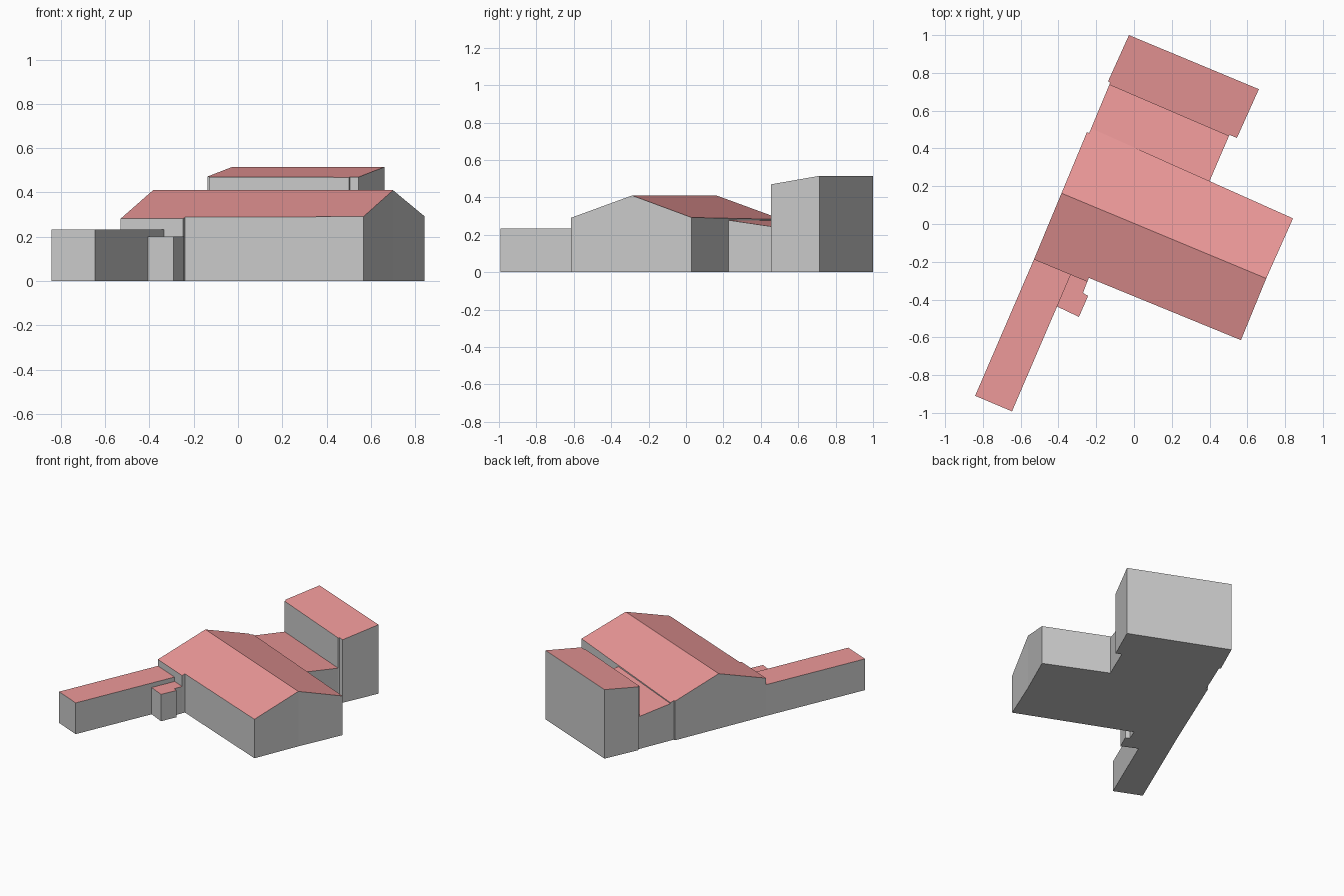
import bpy, bmesh, math

if "Cube" in bpy.data.objects:
    bpy.data.objects.remove(bpy.data.objects["Cube"])

ANGLE = math.radians(-22.6)   # the whole building is turned in plan

roof_mat = bpy.data.materials.new("roof_red")
roof_mat.diffuse_color = (0.85, 0.32, 0.32, 1)
roof_mat.use_nodes = True
roof_mat.node_tree.nodes["Principled BSDF"].inputs["Base Color"].default_value = roof_mat.diffuse_color
wall_mat = bpy.data.materials.new("wall_grey")
wall_mat.diffuse_color = (0.8, 0.8, 0.8, 1)
wall_mat.use_nodes = True
wall_mat.node_tree.nodes["Principled BSDF"].inputs["Base Color"].default_value = wall_mat.diffuse_color


def block(name, polys, height):
    """Solid over counter-clockwise plan polygons; height(a, b) gives the roof."""
    bm = bmesh.new()
    cache = {}

    def vert(p, top):
        if (p, top) not in cache:
            cache[p, top] = bm.verts.new((p[0], p[1], height(*p) if top else 0))
        return cache[p, top]

    edges = [(p, q) for poly in polys for p, q in zip(poly, poly[1:] + poly[:1])]
    for poly in polys:
        bm.faces.new([vert(p, True) for p in poly]).material_index = 1
        bm.faces.new([vert(p, False) for p in reversed(poly)])
    for p, q in edges:
        if (q, p) not in edges:          # outer edges only get a wall
            bm.faces.new([vert(p, False), vert(q, False), vert(q, True), vert(p, True)])
    me = bpy.data.meshes.new(name)
    bm.to_mesh(me)
    bm.free()
    me.materials.append(wall_mat)
    me.materials.append(roof_mat)
    ob = bpy.data.objects.new(name, me)
    ob.rotation_euler.z = ANGLE
    bpy.context.collection.objects.link(ob)
    return ob


# Main hall: gable roof, front half and back half share the ridge
ridge_l, ridge_r = (-0.417, 0.003), (0.757, 0.003)
front = [ridge_l, (-0.417, -0.377), (-0.111, -0.377), (-0.111, -0.355),
         (0.759, -0.350), ridge_r]
back = [ridge_r, (0.766, 0.351), (-0.404, 0.381), (-0.404, 0.353),
        (-0.417, 0.353), ridge_l]
block("main_hall", [front, back], lambda a, b: 0.41 - 0.338 * abs(b - 0.003))

# Low link between hall and tower, sloping down to the back
block("link_building",
      [[(-0.404, 0.381), (0.282, 0.363), (0.285, 0.622), (-0.404, 0.630)]],
      lambda a, b: 0.278 - 0.135 * (b - 0.363))

# Tall back block with a single-pitch roof
block("tall_back_block",
      [[(-0.417, 0.645), (-0.404, 0.642), (-0.404, 0.630), (0.285, 0.622),
        (0.286, 0.630), (0.328, 0.630), (0.336, 0.913), (-0.409, 0.913)]],
      lambda a, b: 0.515 - 0.16 * (0.913 - b))

# Long flat-roofed front wing
block("front_wing",
      [[(-0.417, -0.377), (-0.427, -1.163), (-0.215, -1.164), (-0.206, -0.377)]],
      lambda a, b: 0.233)

# Small porch in the corner between wing and hall
block("porch",
      [[(-0.206, -0.377), (-0.208, -0.560), (-0.080, -0.566), (-0.078, -0.445),
        (-0.109, -0.441), (-0.111, -0.377)]],
      lambda a, b: 0.20)
